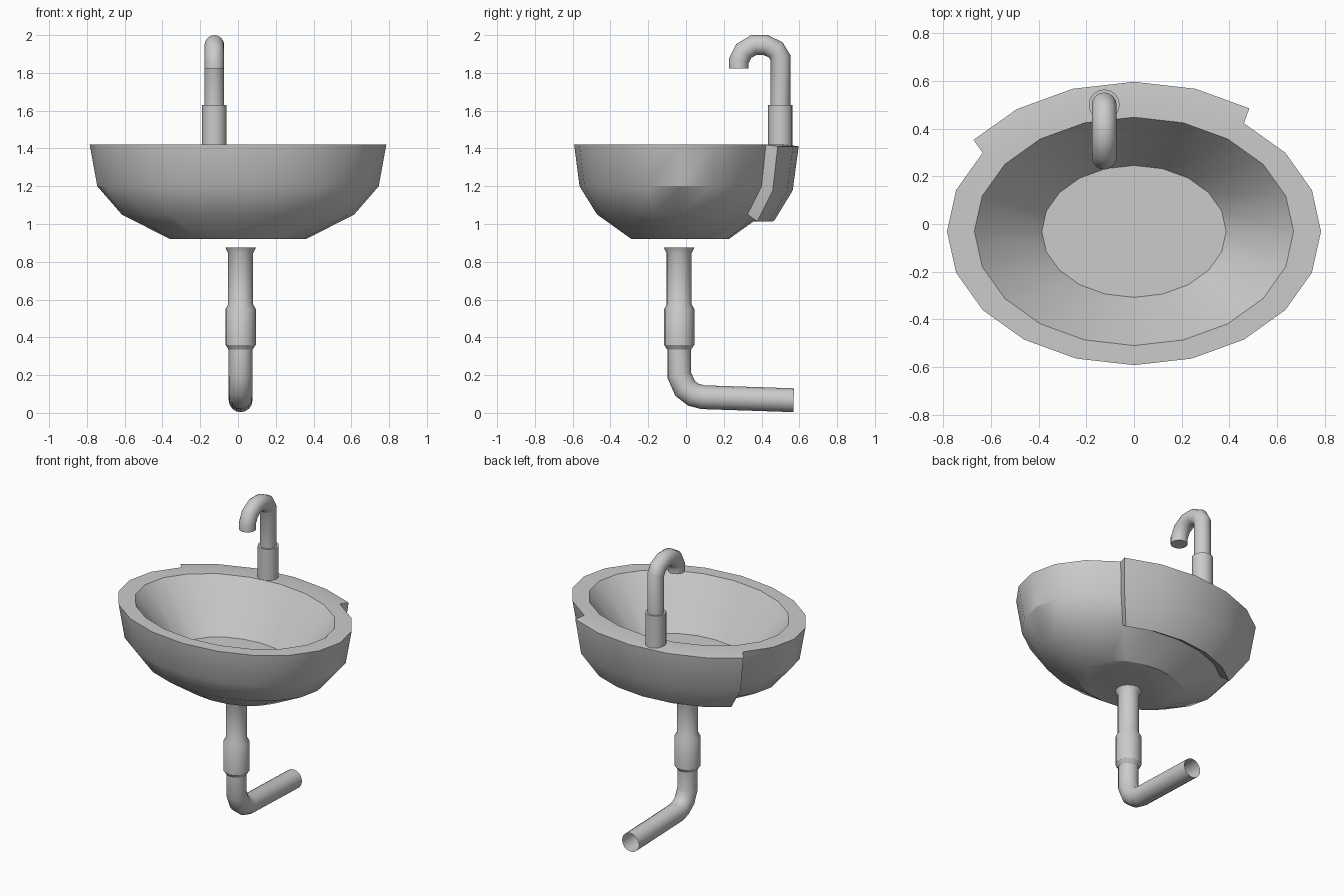
import bpy, bmesh, math
from mathutils import Vector

cube = bpy.data.objects.get("Cube")
if cube:
    bpy.data.objects.remove(cube)

grey = bpy.data.materials.new("grey")
grey.use_nodes = True
COLOUR = (0.6, 0.6, 0.6, 1.0)
grey.diffuse_color = COLOUR
grey.node_tree.nodes["Principled BSDF"].inputs["Base Color"].default_value = COLOUR


def finish(bm, name, angle=30):
    """Turn a bmesh into a named object with smooth shading and sharp edges."""
    mesh = bpy.data.meshes.new(name)
    bm.to_mesh(mesh)
    bm.free()
    mesh.materials.append(grey)
    obj = bpy.data.objects.new(name, mesh)
    bpy.context.collection.objects.link(obj)
    bpy.ops.object.select_all(action='DESELECT')
    obj.select_set(True)
    bpy.context.view_layer.objects.active = obj
    bpy.ops.object.shade_smooth_by_angle(angle=math.radians(angle))
    return obj


def bridge(bm, rings):
    """Join successive rings with quads; returns the rows of faces."""
    rows = []
    for a, b in zip(rings, rings[1:]):
        n = len(a)
        rows.append([bm.faces.new((a[i], a[(i + 1) % n], b[(i + 1) % n], b[i]))
                     for i in range(n)])
    return rows


def tube(name, x, path, caps=(False, False), sides=16, angle=30):
    """Round pipe along (y, z, radius) points in the plane of constant x."""
    bm = bmesh.new()
    pts = [Vector((0, y, z)) for y, z, r in path]
    rings = []
    for i, p in enumerate(pts):
        d_in = (p - pts[i - 1]).normalized() if i else None
        d_out = (pts[i + 1] - p).normalized() if i < len(pts) - 1 else d_in
        d_in = d_in or d_out
        t = (d_in + d_out).normalized()
        side = Vector((0, -t.z, t.y)) / t.dot(d_in)      # mitred bend
        r = path[i][2]
        ring = []
        for k in range(sides):
            a = 2 * math.pi * k / sides
            ring.append(bm.verts.new(p + Vector((x + r * math.cos(a), 0, 0))
                                     + side * r * math.sin(a)))
        rings.append(ring)
    bridge(bm, rings)
    if caps[0]:
        bm.faces.new(rings[0][::-1])
    if caps[1]:
        bm.faces.new(rings[-1])
    bmesh.ops.recalc_face_normals(bm, faces=bm.faces)
    return finish(bm, name, angle)


# Oval basin: rings from underside, over the rim, to the inner floor
SIDES, ASPECT, CENTRE_Y = 20, 0.715, -0.031
profile = [(0.36, 0.92), (0.615, 1.05), (0.745, 1.20), (0.785, 1.42),
           (0.67, 1.42), (0.387, 1.10)]
bm = bmesh.new()
rings = []
for r, z in profile:
    rings.append([bm.verts.new((r * math.cos(2 * math.pi * k / SIDES),
                                CENTRE_Y + ASPECT * r * math.sin(2 * math.pi * k / SIDES), z))
                  for k in range(SIDES)])
rows = bridge(bm, rings)
bm.faces.new(rings[0][::-1])
bm.faces.new(rings[-1])
bmesh.ops.recalc_face_normals(bm, faces=bm.faces)
bm.normal_update()

# Raised back ledge: the upper outer faces from 54 to 144 degrees pushed outward
ledge = [row[k] for row in rows[1:3] for k in range(3, 8)]
push = {}
for f in ledge:
    for v in f.verts:
        key = tuple(round(c, 4) for c in v.co)
        push[key] = push.get(key, Vector()) + f.normal
geom = bmesh.ops.extrude_face_region(bm, geom=ledge)["geom"]
for v in [g for g in geom if isinstance(g, bmesh.types.BMVert)]:
    key = tuple(round(c, 4) for c in v.co)
    v.co += push[key].normalized() * 0.067
old = [f for f in ledge if f.is_valid]
if old:
    bmesh.ops.delete(bm, geom=old, context='FACES')
bmesh.ops.recalc_face_normals(bm, faces=bm.faces)
finish(bm, "basin")

# Tap: thick base and hooked spout
TAP_X = -0.125
tube("tap_base", TAP_X, [(0.50, 1.405, 0.065), (0.50, 1.63, 0.065)], (True, True))
spout = [(0.50, 1.62), (0.50, 1.88), (0.475, 1.922), (0.42, 1.948), (0.36, 1.948),
         (0.305, 1.915), (0.28, 1.865), (0.28, 1.822)]
tube("tap_spout", TAP_X, [(y, z, 0.052) for y, z in spout], (True, True), angle=45)

# Drain: flared top, collar and elbow running to the back
DY = -0.036
drain = [(DY, 0.875, 0.081), (DY, 0.845, 0.066), (DY, 0.575, 0.066), (DY, 0.55, 0.080),
         (DY, 0.36, 0.080), (DY, 0.335, 0.063), (DY, 0.20, 0.063), (-0.005, 0.13, 0.063),
         (0.04, 0.096, 0.063), (0.09, 0.083, 0.063), (0.57, 0.067, 0.063)]
tube("drain_pipe", 0.014, drain)
